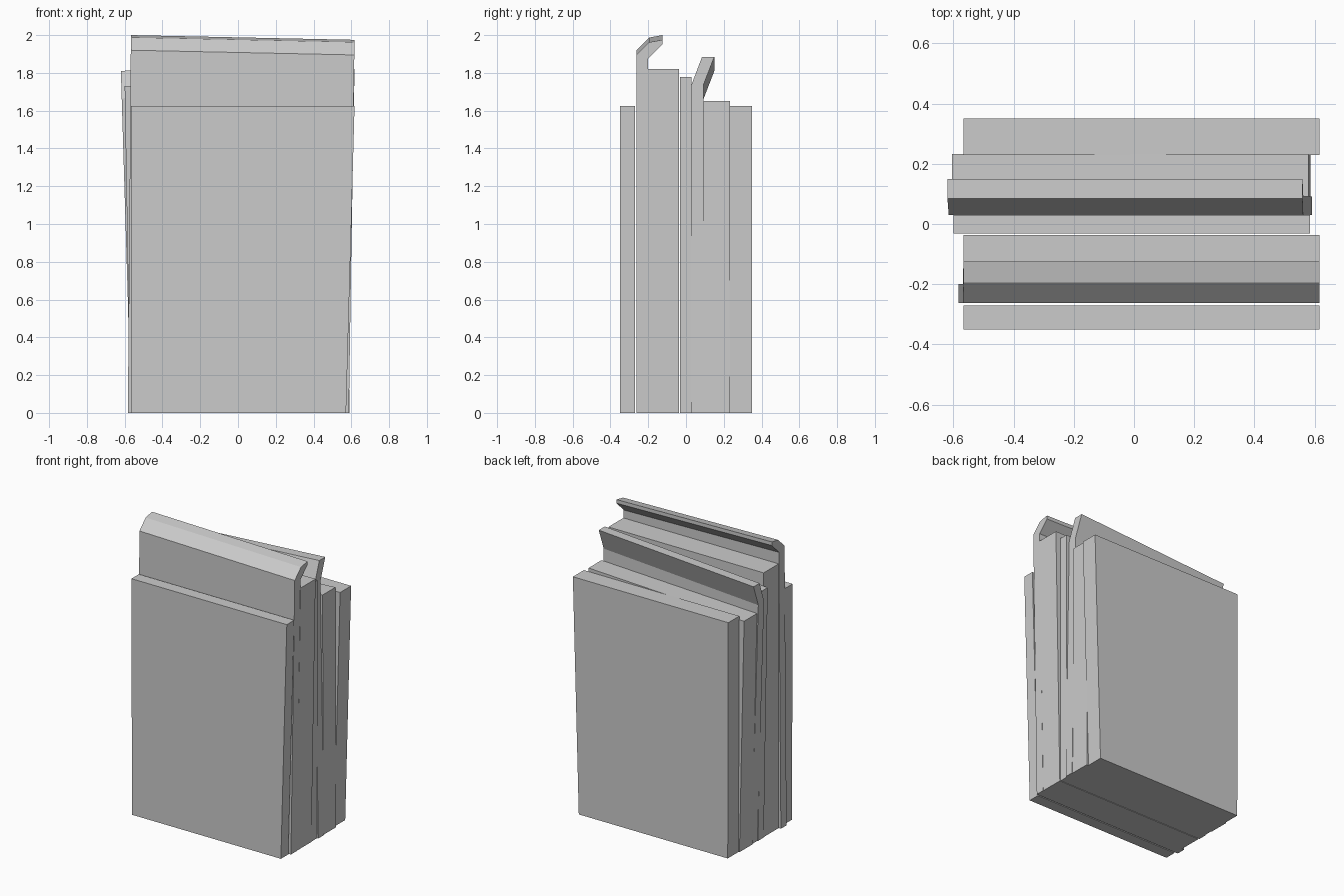
import bpy

if "Cube" in bpy.data.objects:
    bpy.data.objects.remove(bpy.data.objects["Cube"])


def slab(name, profile, bottom, top, end_drop=0.0):
    """Extrude a (y, z) profile along x.
    bottom/top: (left x, right x); end_drop: how much lower the right end of the top is."""
    height = max(z for _, z in profile)
    n = len(profile)
    verts = []
    for side in (0, 1):
        for y, z in profile:
            t = z / height
            x = bottom[side] + (top[side] - bottom[side]) * t
            # upper points slide down at one end so the top edge slopes
            drop = end_drop * side if z > 0 else 0
            verts.append((x, y, z - drop))
    faces = [tuple(range(n)), tuple(reversed(range(n, 2 * n)))]
    faces += [(i, i + n, (i + 1) % n + n, (i + 1) % n) for i in range(n)]
    mesh = bpy.data.meshes.new(name)
    mesh.from_pydata(verts, [], faces)
    obj = bpy.data.objects.new(name, mesh)
    bpy.context.collection.objects.link(obj)
    # consistent outward normals
    import bmesh
    bm = bmesh.new()
    bm.from_mesh(mesh)
    bmesh.ops.recalc_face_normals(bm, faces=bm.faces)
    bm.to_mesh(mesh)
    bm.free()
    return obj


def box_profile(y0, y1, z):
    return [(y0, 0), (y1, 0), (y1, z), (y0, z)]


# outer covers, widening slightly to the top
for name, y0, y1 in (("front_board", -0.35, -0.27), ("back_board", 0.23, 0.35)):
    slab(name, box_profile(y0, y1, 1.625), (-0.563, 0.572), (-0.567, 0.617))

# tall sheet with its top edge curling backwards
slab("curled_sheet",
     [(-0.262, 0), (-0.2, 0), (-0.2, 1.9), (-0.125, 1.975), (-0.125, 2.0),
      (-0.195, 1.987), (-0.262, 1.92)],
     (-0.583, 0.587), (-0.567, 0.617), 0.025)

# thick stack behind the curled sheet
slab("thick_stack", box_profile(-0.2, -0.037, 1.82), (-0.566, 0.585), (-0.566, 0.617))

# thin sheet leaning to the left
slab("thin_sheet", box_profile(-0.032, 0.03, 1.73), (-0.57, 0.582), (-0.6, 0.585), -0.047)

# leaning sheet with its top bent backwards
slab("bent_sheet",
     [(0.03, 0), (0.092, 0), (0.092, 1.66), (0.15, 1.81), (0.085, 1.81), (0.03, 1.665)],
     (-0.565, 0.591), (-0.62, 0.56), -0.075)

# inner stack against the back board
slab("rear_stack", box_profile(0.092, 0.232, 1.6), (-0.57, 0.586), (-0.605, 0.58), -0.05)
